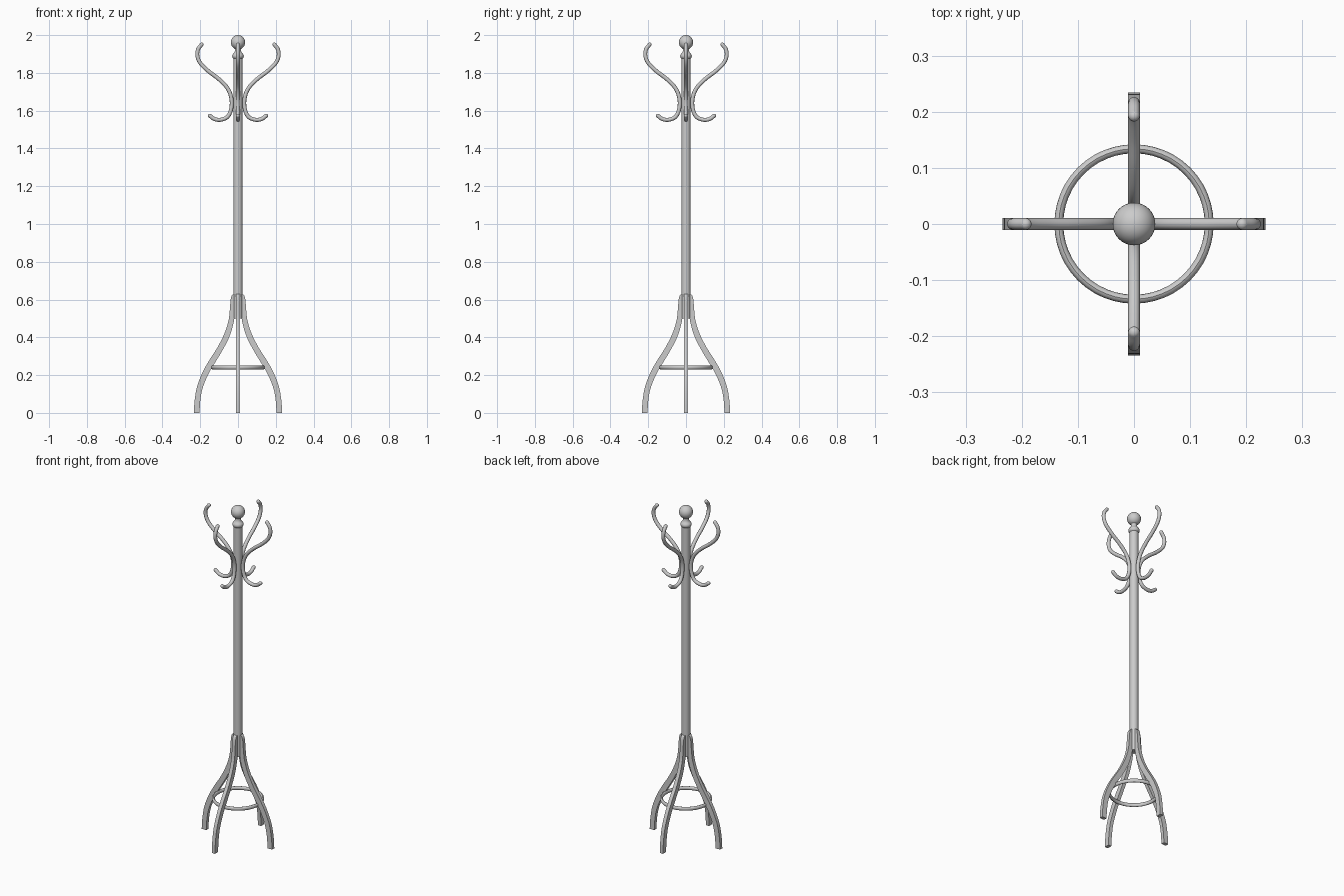
import bpy, bmesh, math
from mathutils import Vector, Matrix

if "Cube" in bpy.data.objects:
    bpy.data.objects.remove(bpy.data.objects["Cube"])

def finish(name, bm, angle=35):
    bmesh.ops.recalc_face_normals(bm, faces=bm.faces)
    me = bpy.data.meshes.new(name)
    bm.to_mesh(me)
    bm.free()
    ob = bpy.data.objects.new(name, me)
    bpy.context.collection.objects.link(ob)
    bpy.ops.object.select_all(action='DESELECT')
    ob.select_set(True)
    bpy.context.view_layer.objects.active = ob
    bpy.ops.object.shade_smooth_by_angle(angle=math.radians(angle))
    return ob

def smooth_path(pts, n=6):
    """Catmull-Rom through (radius, height) points."""
    p = [Vector(q) for q in pts]
    p = [2 * p[0] - p[1]] + p + [2 * p[-1] - p[-2]]
    out = []
    for i in range(1, len(p) - 2):
        a, b, c, d = p[i - 1:i + 3]
        for k in range(n):
            t = k / n
            out.append(0.5 * (2 * b + (c - a) * t + (2 * a - 5 * b + 4 * c - d) * t * t
                              + (3 * b - a - 3 * c + d) * t ** 3))
    return out + [p[-2]]

def lathe(name, profile, seg=32):
    bm = bmesh.new()
    vs = [bm.verts.new((r, 0, z)) for r, z in profile]
    es = [bm.edges.new(e) for e in zip(vs, vs[1:])]
    bmesh.ops.spin(bm, geom=vs + es, cent=(0, 0, 0), axis=(0, 0, 1),
                   angle=math.tau, steps=seg, use_duplicate=False)
    bmesh.ops.remove_doubles(bm, verts=bm.verts, dist=1e-5)
    return finish(name, bm)

def loft(bm, rings):
    rows = [[bm.verts.new(v) for v in ring] for ring in rings]
    n = len(rows[0])
    for a, b in zip(rows, rows[1:]):
        for i in range(n):
            bm.faces.new((a[i], a[(i + 1) % n], b[(i + 1) % n], b[i]))
    bm.faces.new(rows[0])
    bm.faces.new(rows[-1])

def around(name, rings):
    """Four copies of a lofted part, a quarter turn apart."""
    for k, side in enumerate(("right", "back", "left", "front")):
        bm = bmesh.new()
        loft(bm, rings)
        bm.transform(Matrix.Rotation(k * math.pi / 2, 4, 'Z'))
        finish(side + "_" + name, bm)

# Pole
lathe("pole", [(0, .5), (.024, .5), (.024, 1.88), (0, 1.88)])

# Finial: flattened bead, neck and ball
bead = [(.031 * math.sin(a), 1.889 - .022 * math.cos(a))
        for a in (math.pi * i / 12 for i in range(10))]
ball = [(.038 * math.sin(a), 1.962 - .038 * math.cos(a))
        for a in (math.pi * i / 20 for i in range(3, 20))]
lathe("finial", [(0, 1.867)] + bead[1:] + [(.016, 1.915)] + ball + [(0, 2.0)])

# Legs: flat curved boards cut from an S-shaped outline
outer = smooth_path([(.234, 0), (.229, .07), (.215, .145), (.184, .222), (.145, .29),
                     (.108, .348), (.072, .42), (.050, .49), (.043, .55), (.039, .60),
                     (.031, .624), (.016, .632)])
inner = smooth_path([(.204, 0), (.199, .07), (.186, .135), (.156, .207), (.118, .272),
                     (.080, .335), (.045, .405), (.024, .475), (.016, .53), (.015, .57),
                     (.015, .60), (.014, .625)])
w = .0105
around("leg", [[(o.x, -w, o.y), (o.x, w, o.y), (i.x, w, i.y), (i.x, -w, i.y)]
               for o, i in zip(outer, inner)])

# Coat hooks: round bent rods with rounded tips
path = smooth_path([(.193, 1.95), (.211, 1.925), (.215, 1.89), (.198, 1.85), (.155, 1.808),
                    (.100, 1.766), (.055, 1.718), (.035, 1.665), (.036, 1.61), (.055, 1.568),
                    (.092, 1.552), (.125, 1.556), (.149, 1.573)])
rings, last = [], len(path) - 1
def ring(c, t, r):
    n = Vector((t.y, -t.x))
    return [(c.x + n.x * r * math.cos(a), r * math.sin(a), c.y + n.y * r * math.cos(a))
            for a in (math.tau * j / 12 for j in range(12))]
R = .0105
for i, c in enumerate(path):
    t = (path[min(i + 1, last)] - path[max(i - 1, 0)]).normalized()
    caps = [(R * math.sin(a), R * math.cos(a)) for a in (.25, .6, 1.0, 1.3)]
    if i == 0:
        rings += [ring(c - t * d, t, r) for r, d in caps]
    rings.append(ring(c, t, R))
    if i == last:
        rings += [ring(c + t * d, t, r) for r, d in reversed(caps)]
around("hook", rings)

# Brace ring between the legs
lathe("brace_ring", [(.134 + .008 * math.cos(a), .241 + .011 * math.sin(a))
                     for a in (math.tau * j / 12 for j in range(13))], 48)
